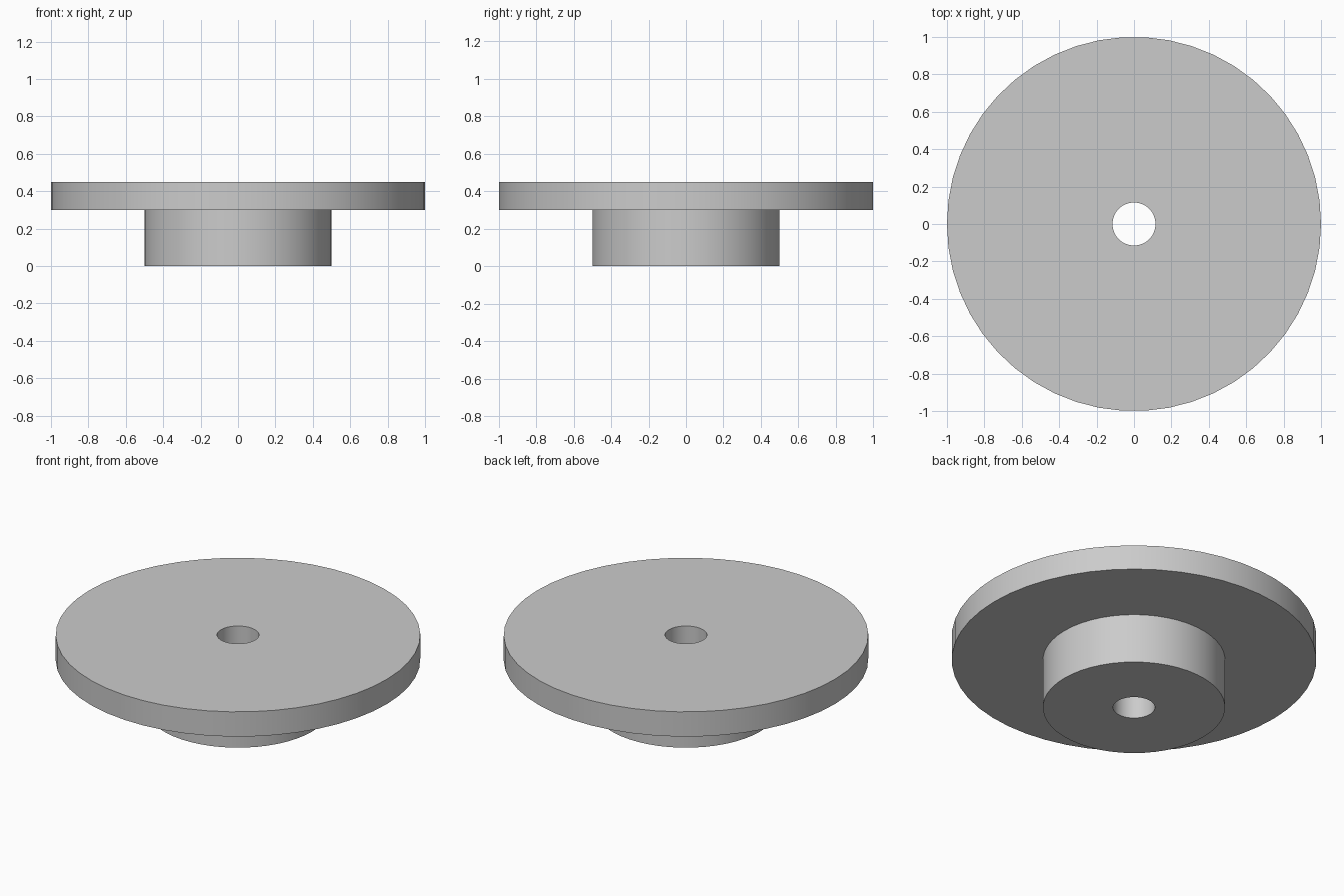
import bpy, bmesh, math

old = bpy.data.objects.get("Cube")
if old:
    bpy.data.objects.remove(old, do_unlink=True)

SIDES = 50
BORE, HUB, DISC = 0.115, 0.5, 1.0
STEP, TOP = 0.3, 0.45

# Plain grey material
grey = bpy.data.materials.new("grey")
grey.use_nodes = True
colour = (0.6, 0.6, 0.6, 1)
grey.diffuse_color = colour
grey.node_tree.nodes["Principled BSDF"].inputs["Base Color"].default_value = colour

# Stepped profile: bore, hub and disc, as a closed loop of (radius, height)
profile = [(BORE, 0), (HUB, 0), (HUB, STEP), (DISC, STEP), (DISC, TOP), (BORE, TOP)]

# Turn the profile around the z axis
bm = bmesh.new()
rings = []
for i in range(SIDES):
    a = 2 * math.pi * i / SIDES
    rings.append([bm.verts.new((r * math.cos(a), r * math.sin(a), z)) for r, z in profile])
for i, ring in enumerate(rings):
    following = rings[(i + 1) % SIDES]
    for j in range(len(profile)):
        k = (j + 1) % len(profile)
        bm.faces.new((ring[j], following[j], following[k], ring[k]))
bmesh.ops.recalc_face_normals(bm, faces=bm.faces)

mesh = bpy.data.meshes.new("flanged_disc")
bm.to_mesh(mesh)
bm.free()
mesh.materials.append(grey)
disc = bpy.data.objects.new("flanged_disc", mesh)
bpy.context.collection.objects.link(disc)

# Smooth walls with crisp rims
bpy.ops.object.select_all(action="DESELECT")
disc.select_set(True)
bpy.context.view_layer.objects.active = disc
bpy.ops.object.shade_smooth_by_angle(angle=math.radians(30))
